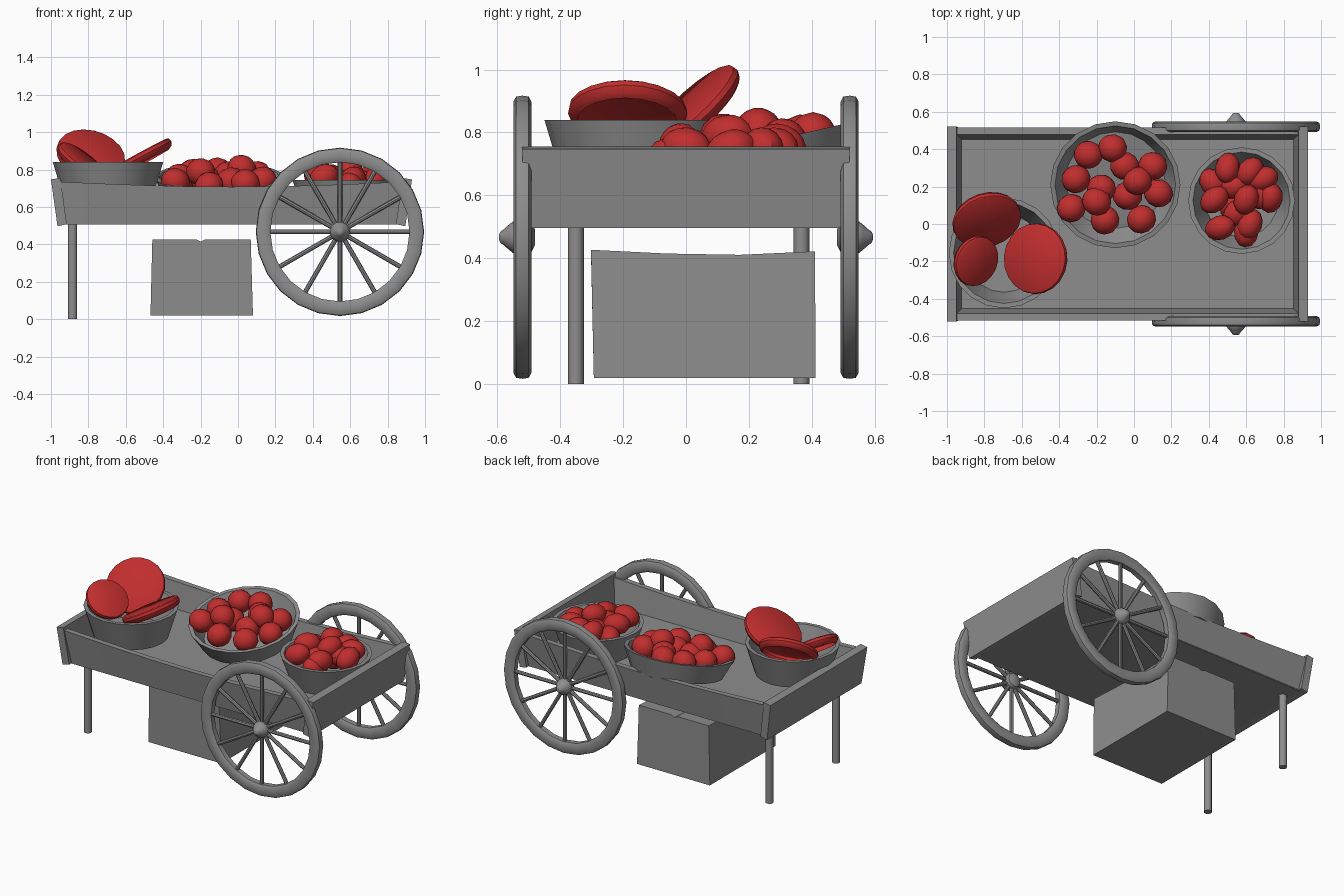
import bpy, bmesh, math, random
from mathutils import Matrix, Vector, Euler

if "Cube" in bpy.data.objects:
    bpy.data.objects.remove(bpy.data.objects["Cube"])

random.seed(4)


def material(name, rgb):
    m = bpy.data.materials.new(name)
    m.diffuse_color = (*rgb, 1)
    m.use_nodes = True
    m.node_tree.nodes["Principled BSDF"].inputs["Base Color"].default_value = m.diffuse_color
    return m


red = material("red", (.53, .027, .027))
grey = material("dark_grey", (.27, .27, .27))


def finish(bm, name, mat=grey, smooth=True):
    bmesh.ops.recalc_face_normals(bm, faces=bm.faces[:])
    me = bpy.data.meshes.new(name)
    bm.to_mesh(me)
    bm.free()
    ob = bpy.data.objects.new(name, me)
    bpy.context.collection.objects.link(ob)
    me.materials.append(mat)
    if smooth:
        bpy.ops.object.select_all(action='DESELECT')
        ob.select_set(True)
        bpy.context.view_layer.objects.active = ob
        bpy.ops.object.shade_smooth_by_angle(angle=math.radians(35))
    return ob


def loft(bm, rings, start=True, end=True, loop=False):
    """Bridge equal rings of points; cap the ends or join last to first."""
    vs = [[bm.verts.new(p) for p in r] for r in rings]
    n = len(vs[0])
    pairs = list(zip(vs, vs[1:])) + ([(vs[-1], vs[0])] if loop else [])
    for a, b in pairs:
        for i in range(n):
            j = (i + 1) % n
            bm.faces.new((a[i], a[j], b[j], b[i]))
    if start and not loop:
        bm.faces.new(vs[0])
    if end and not loop:
        bm.faces.new(vs[-1])


def lathe(bm, profile, seg, mtx, **caps):
    """Turn (radius, z) points round z, then place with mtx."""
    rings = [[mtx @ Vector((r * math.cos(a), r * math.sin(a), z))
              for a in (2 * math.pi * i / seg for i in range(seg))] for r, z in profile]
    loft(bm, rings, **caps)


def rod(bm, p, q, r, seg=10):
    p, q = Vector(p), Vector(q)
    d = q - p
    m = Matrix.Translation(p) @ d.to_track_quat('Z', 'Y').to_matrix().to_4x4()
    lathe(bm, [(r, 0), (r, d.length)], seg, m)


# tray floor
bm = bmesh.new()
loft(bm, [[(x, y, z) for x, y in ((-.94, -.48), (.87, -.48), (.87, .48), (-.94, .48))]
          for z in (.505, .555)])
finish(bm, "tray_floor", smooth=False)

# tray sides: leaning boards with a gently dipped top edge
for name, s in (("front_board", -1), ("back_board", 1)):
    bm = bmesh.new()
    rings = []
    for i in range(9):
        t = i / 8
        e = 1 - 2 * abs(t - .5)
        top = .735 - .027 * math.sin(e * math.pi / 2)
        xb, xt = -.93 + 1.785 * t, -.955 + 1.845 * t
        rings.append([(xb, s * .445, .51), (xb, s * .482, .51),
                      (xt, s * .515, top), (xt, s * .478, top)])
    loft(bm, rings)
    finish(bm, name)

# tray ends: boards leaning outward
for name, s in (("left_end_board", -1), ("right_end_board", 1)):
    bm = bmesh.new()
    c = -.035
    rings = []
    for y in (-1, 1):
        rings.append([(c + s * .88, y * .508, .508), (c + s * .93, y * .508, .497),
                      (c + s * .965, y * .521, .747), (c + s * .915, y * .521, .755)])
    loft(bm, rings)
    finish(bm, name, smooth=False)

# legs
for name, y in (("front_leg", -.35), ("back_leg", .367)):
    bm = bmesh.new()
    rod(bm, (-.885, y, 0), (-.885, y, .52), .025, 12)
    finish(bm, name)

# spoked wheels with a rounded hub
rim = [(.372, -.018), (.385, -.027), (.43, -.029), (.447, -.02),
       (.45, 0), (.447, .02), (.43, .029), (.385, .027), (.372, .018)]
hub = [(.025, -.04), (.045, -.03), (.053, -.012), (.054, .01),
       (.05, .03), (.039, .044), (.026, .058), (.018, .07), (.008, .074)]
for name, s in (("front_wheel", -1), ("back_wheel", 1)):
    m = Matrix.Translation((.545, s * .52, .467)) @ Matrix.Rotation(-s * math.pi / 2, 4, 'X')
    bm = bmesh.new()
    lathe(bm, rim, 24, m, loop=True)
    lathe(bm, hub, 16, m)
    for k in range(12):
        d = Vector((math.cos(k * math.pi / 6), math.sin(k * math.pi / 6), 0))
        rod(bm, m @ (d * .03), m @ (d * .385), .0125, 8)
    finish(bm, name)

# carton under the tray, its top flaps meeting in a small notch
bm = bmesh.new()
rings = []
for y, yb, z in ((-.302, -.293, .427), (-.06, -.06, .415), (.17, .17, .411), (.41, .412, .422)):
    rings.append([(-.468, yb, .02), (.08, yb, .02), (.068, y, z), (-.175, y, z),
                  (-.2, y, z - .012), (-.225, y, z), (-.458, y, z)])
loft(bm, rings)
finish(bm, "carton", smooth=False)


# baskets: open tubs, placed by the centre of the rim
def basket(name, loc, r, depth, foot, tilt=0):
    t = .025
    prof = [(foot, -depth), (r, 0), (r - t, 0), (foot - t, -depth + .02)]
    bm = bmesh.new()
    lathe(bm, prof, 20, Matrix.Translation(loc) @ Matrix.Rotation(tilt, 4, 'X'))
    finish(bm, name)


basket("left_basket", (-.695, -.155, .84), .295, .2, .235)
basket("middle_basket", (-.1, .21, .76), .348, .13, .29, math.radians(13))
basket("right_basket", (.575, .125, .745), .285, .185, .22)


# fruit
def fruit(name, loc, size, turn):
    bm = bmesh.new()
    m = Matrix.Translation(loc) @ Euler(turn).to_matrix().to_4x4() @ Matrix.Diagonal((*size, 1))
    bmesh.ops.create_uvsphere(bm, u_segments=12, v_segments=8, radius=1, matrix=m)
    finish(bm, name, red)


def spin():
    return [random.uniform(-.7, .7) for _ in range(3)]


round_fruit = [(-.245, .37, 0), (-.115, .405, 0), (-.31, .24, 0), (-.05, .31, 0), (.1, .31, 0),
               (.02, .23, .05), (.13, .165, 0), (-.335, .085, .01), (-.175, .19, 0),
               (-.2, .12, .055), (-.155, .02, 0), (-.035, .15, 0), (.04, .025, .015)]
for i, (x, y, up) in enumerate(round_fruit):
    fruit(f"round_fruit_{i + 1}", (x, y, .75 + .2 * (y - .21) + up), (.08, .076, .073), spin())

# long fruit: x, y, z, heading
long_fruit = [(.5, .3, .76, 1.4), (.62, .28, .75, .9), (.69, .24, .75, .4), (.42, .22, .72, 2.2),
              (.43, .13, .77, .7), (.53, .2, .73, .2), (.6, .13, .79, 1.2), (.66, .16, .73, 1.8),
              (.73, .14, .74, 1.4), (.46, -.02, .76, .3), (.62, 0, .75, 1.2), (.55, .06, .73, .8),
              (.6, -.04, .72, 1.5), (.58, .2, .68, .5), (.53, .1, .67, 1.0)]
for i, (x, y, z, h) in enumerate(long_fruit):
    fruit(f"long_fruit_{i + 1}", (x, y, z), (.085, .066, .066), (0, random.uniform(-.5, .5), h))

# cut melon slices: flat faces with a rounded skirt, hollow behind
slices = [("large_slice_back", (-.785, .015, .883), .188, (.22, -.66, .72)),
          ("large_slice_right", (-.53, -.185, .872), .19, (-.48, .03, .88)),
          ("small_slice", (-.84, -.2, .86), .138, (.55, -.25, .78))]
for name, loc, r, n in slices:
    m = Matrix.Translation(loc) @ Vector(n).to_track_quat('Z', 'Y').to_matrix().to_4x4()
    bm = bmesh.new()
    lathe(bm, [(r - .03, -.045), (r - .01, -.034), (r, -.014), (r - .003, .004), (r - .012, .01)],
          20, m, start=False)
    finish(bm, name, red)
